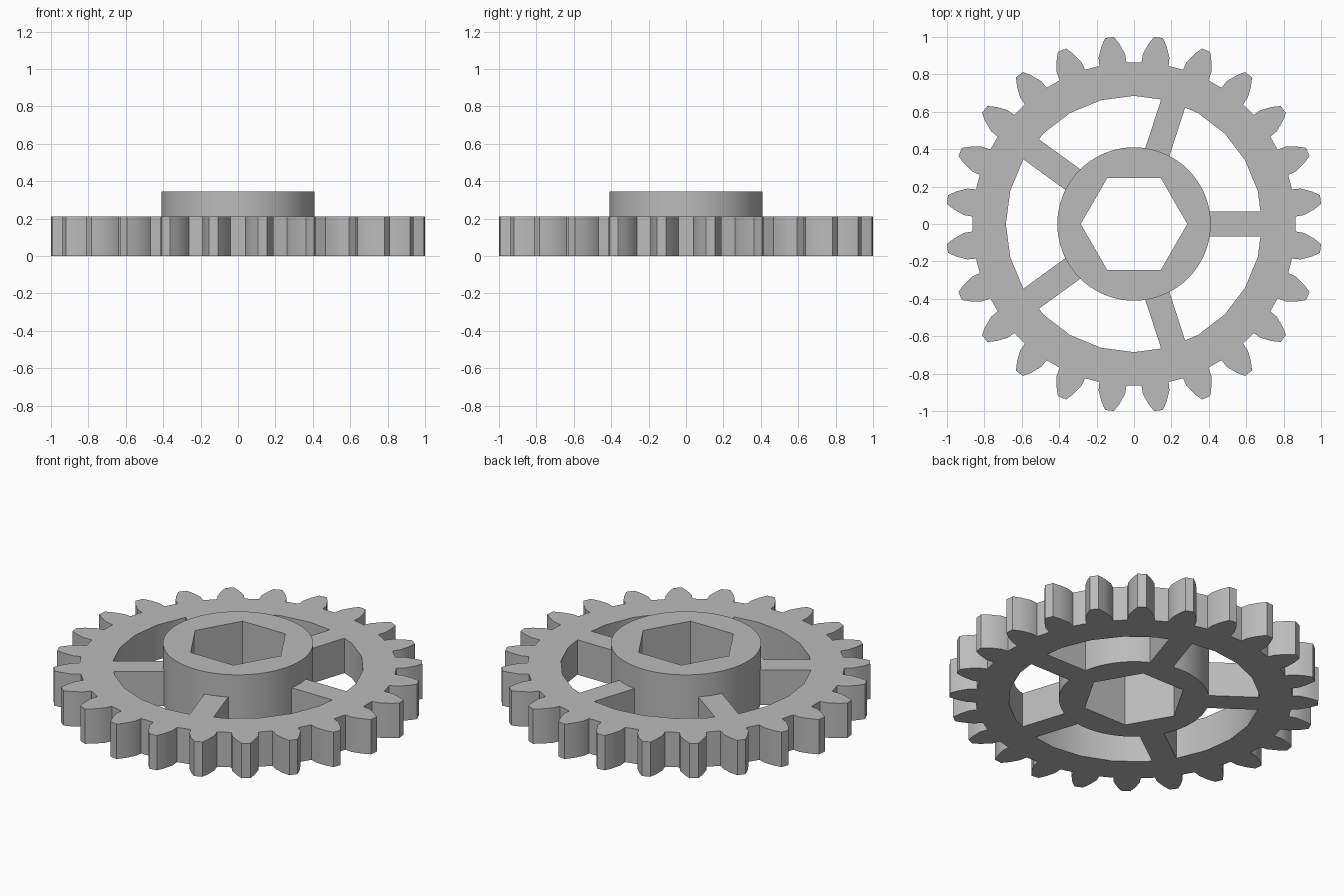
import bpy, bmesh
from math import radians, degrees, pi, sin, cos, asin

if "Cube" in bpy.data.objects:
    bpy.data.objects.remove(bpy.data.objects["Cube"], do_unlink=True)

TEETH, SPOKES = 24, 5
ROOT_R, TIP_R = 0.865, 1.006
RIM_R, RIM_SIDES = 0.685, 24
HUB_R, HUB_SIDES = 0.41, 72
BORE_R = 0.285
SPOKE_HALF = 0.068
WHEEL_TOP, HUB_TOP = 0.21, 0.345

grey = bpy.data.materials.new("plain grey")
grey.use_nodes = True
colour = (0.5, 0.5, 0.5, 1)
grey.diffuse_color = colour
grey.node_tree.nodes["Principled BSDF"].inputs["Base Color"].default_value = colour


def polar(r, deg):
    return (r * cos(radians(deg)), r * sin(radians(deg)))


def ngon(r, sides):
    return [polar(r, 360 * i / sides) for i in range(sides)]


def gear_outline():
    """One tooth flank (radius, half angle), mirrored and repeated."""
    flank = [(ROOT_R, 4.85), (0.91, 4.5), (0.965, 2.9), (TIP_R, 1.35)]
    tooth = [(r, -a) for r, a in flank] + [(r, a) for r, a in reversed(flank)]
    step = 360 / TEETH
    return [polar(r, (i + 0.5) * step + a) for i in range(TEETH) for r, a in tooth]


def arc(r, sides, start, end):
    """Part of a regular polygon, ending on its straight sides."""
    step = 360 / sides
    corners = [i * step for i in range(2 * sides) if start + 0.1 < i * step < end - 0.1]
    points = []
    for a in [start] + corners + [end]:
        off = radians(a % step) - pi / sides
        points.append(polar(r * cos(pi / sides) / cos(off), a))
    return points


def window(index):
    """Opening between two neighbouring parallel-sided spokes."""
    start, end = 360 * index / SPOKES, 360 * (index + 1) / SPOKES
    outer, inner = (degrees(asin(SPOKE_HALF / r)) for r in (RIM_R, HUB_R))
    return (arc(RIM_R, RIM_SIDES, start + outer, end - outer)
            + arc(HUB_R, HUB_SIDES, start + inner, end - inner)[::-1])


def plate(name, loops, bottom, top):
    """Fill an outline with holes and extrude it upwards."""
    bm = bmesh.new()
    edges = []
    for loop in loops:
        verts = [bm.verts.new((x, y, bottom)) for x, y in loop]
        edges += [bm.edges.new((v, verts[i - 1])) for i, v in enumerate(verts)]
    bmesh.ops.triangle_fill(bm, edges=edges, use_beauty=True, use_dissolve=False)
    result = bmesh.ops.extrude_face_region(bm, geom=bm.faces[:], use_keep_orig=True)
    raised = [g for g in result["geom"] if isinstance(g, bmesh.types.BMVert)]
    bmesh.ops.translate(bm, verts=raised, vec=(0, 0, top - bottom))
    bmesh.ops.recalc_face_normals(bm, faces=bm.faces[:])
    mesh = bpy.data.meshes.new(name)
    bm.to_mesh(mesh)
    bm.free()
    mesh.materials.append(grey)
    obj = bpy.data.objects.new(name, mesh)
    bpy.context.collection.objects.link(obj)
    bpy.ops.object.select_all(action="DESELECT")
    obj.select_set(True)
    bpy.context.view_layer.objects.active = obj
    bpy.ops.object.shade_smooth_by_angle(angle=radians(30))
    return obj


# Toothed rim, spokes and lower hub in one plate
bore = ngon(BORE_R, 6)
plate("gear_wheel", [gear_outline(), bore] + [window(i) for i in range(SPOKES)], 0, WHEEL_TOP)

# Raised round collar with the six-sided bore
plate("hub_collar", [ngon(HUB_R, HUB_SIDES), bore], WHEEL_TOP, HUB_TOP)
